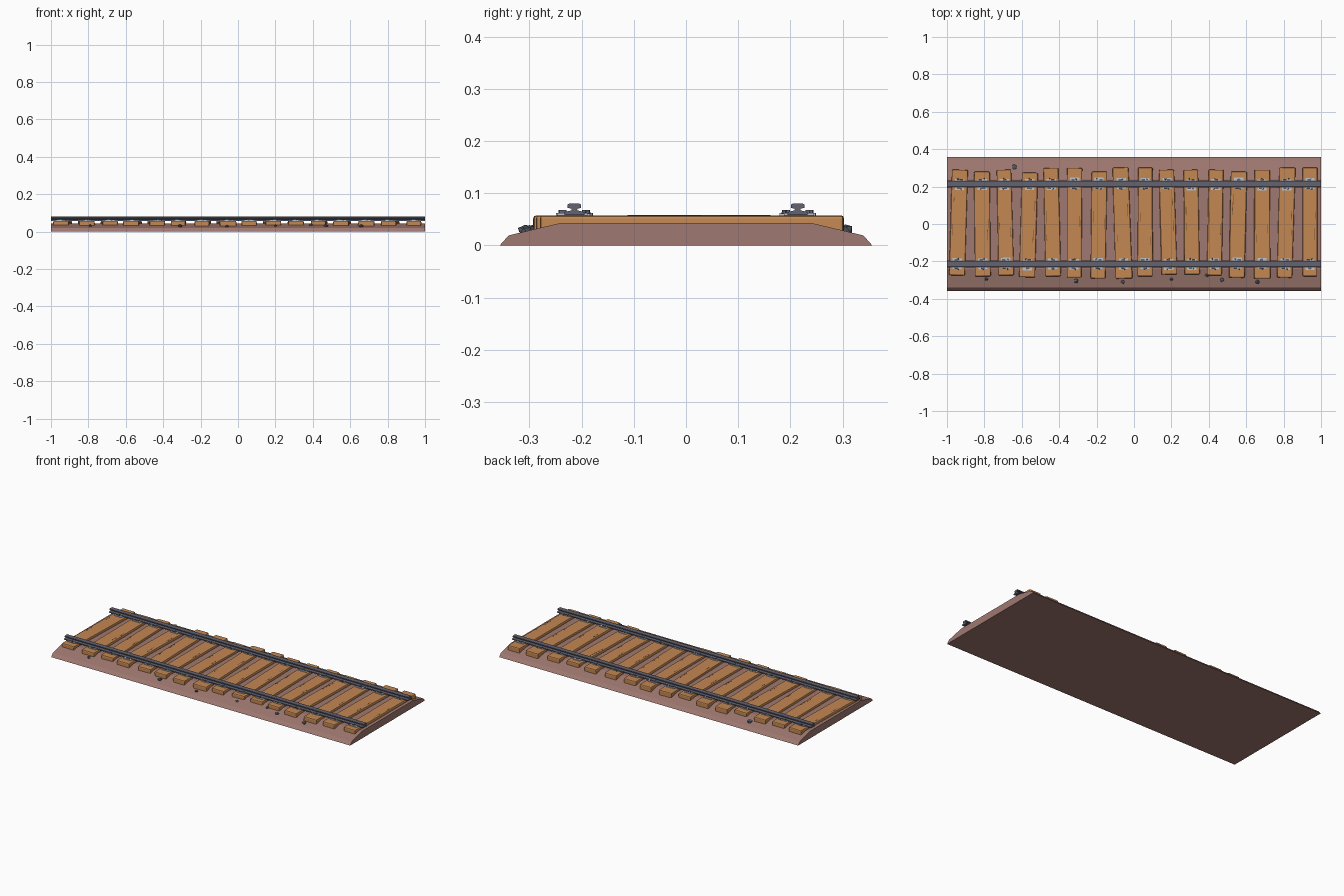
import bpy, bmesh, math, random
from mathutils import Matrix, Vector

if "Cube" in bpy.data.objects:
    bpy.data.objects.remove(bpy.data.objects["Cube"])

random.seed(4)


def material(name, rgb):
    m = bpy.data.materials.new(name)
    m.diffuse_color = (*rgb, 1)
    m.use_nodes = True
    m.node_tree.nodes["Principled BSDF"].inputs["Base Color"].default_value = m.diffuse_color
    return m


EARTH = material("reddish_earth", (0.35, 0.19, 0.165))
WOOD = material("orange_wood", (0.55, 0.245, 0.085))
GROOVE = material("dark_wood", (0.20, 0.085, 0.035))
IRON = material("dark_iron", (0.125, 0.125, 0.165))
STEEL = material("pale_steel", (0.50, 0.56, 0.62))
STONE = material("grey_stone", (0.10, 0.11, 0.14))


def finish(bm, name, mat):
    bmesh.ops.recalc_face_normals(bm, faces=bm.faces)
    me = bpy.data.meshes.new(name)
    bm.to_mesh(me)
    bm.free()
    me.materials.append(mat)
    ob = bpy.data.objects.new(name, me)
    bpy.context.collection.objects.link(ob)
    return ob


def extrude_x(name, half, mat, y=0.0):
    """Mirror a half profile of (y, z) points and run it along x."""
    pts = half + [(-a, b) for a, b in reversed(half)]
    bm = bmesh.new()
    face = bm.faces.new([bm.verts.new((-1, y + a, b)) for a, b in pts])
    ext = bmesh.ops.extrude_face_region(bm, geom=[face])["geom"]
    bmesh.ops.translate(bm, vec=(2, 0, 0),
                        verts=[v for v in ext if isinstance(v, bmesh.types.BMVert)])
    return finish(bm, name, mat)


def add_box(bm, centre, size, turn=0.0):
    mat = (Matrix.Translation(centre) @ Matrix.Rotation(turn, 4, 'Z')
           @ Matrix.Diagonal((*size, 1)))
    return bmesh.ops.create_cube(bm, size=1, matrix=mat)["verts"]


# Ballast bed with sloped shoulders
extrude_x("ballast_bed", [(0.357, 0), (0.34, 0.019), (0.295, 0.03), (0.24, 0.043)], EARTH)

# Rails: foot, web and head
RAIL = [(0.019, 0.058), (0.019, 0.064), (0.006, 0.067), (0.005, 0.070),
        (0.013, 0.072), (0.013, 0.078), (0.010, 0.080)]
for side, y in (("front", -0.214), ("back", 0.214)):
    extrude_x(side + "_rail", RAIL, IRON, y)

# Sleepers: x at back end, x at front end, back y, front y
SLEEPERS = [
    (-.93, -.947, .29, -.275), (-.812, -.807, .28, -.28), (-.695, -.684, .29, -.275),
    (-.556, -.572, .275, -.285), (-.444, -.433, .30, -.28), (-.316, -.321, .30, -.287),
    (-.187, -.193, .28, -.292), (-.07, -.053, .302, -.292), (.059, .059, .302, -.28),
    (.176, .187, .29, -.27), (.305, .31, .29, -.27), (.438, .428, .29, -.275),
    (.561, .551, .28, -.287), (.684, .684, .29, -.292), (.818, .807, .302, -.287),
    (.941, .941, .302, -.28)]
clips, bolts, cracks = bmesh.new(), bmesh.new(), bmesh.new()
for i, (xb, xf, yb, yf) in enumerate(SLEEPERS):
    turn = math.atan2(xf - xb, yb - yf)
    mid = Vector(((xb + xf) / 2, (yb + yf) / 2, 0.038))
    bm = bmesh.new()
    verts = add_box(bm, mid, (random.uniform(0.078, 0.086), yb - yf, 0.039), turn)
    for v in verts:
        v.co.x += random.uniform(-0.004, 0.004)
    bmesh.ops.bevel(bm, geom=bm.edges[:], offset=0.006, segments=2,
                    profile=0.5, affect='EDGES')
    finish(bm, f"sleeper_{i + 1}", WOOD)

    # Short grain cracks on the top of the plank
    for k in range(2):
        across = random.choice((-1, 1)) * random.uniform(0.026, 0.032)
        along = random.uniform(-0.14, 0.14)
        spot = mid + Matrix.Rotation(turn, 3, 'Z') @ Vector((across, along, 0.0195))
        add_box(cracks, spot, (0.003, random.uniform(0.03, 0.07), 0.001), turn)

    # Tie plates with stepped clips and bolts on either side of each rail
    for y in (-0.214, 0.214):
        x = mid.x - math.tan(turn) * (y - mid.y)
        shift = random.uniform(-0.006, 0.006)
        add_box(clips, (x, y + shift, 0.0595), (0.05, 0.058, 0.005), turn)
        for s in (-1, 1):
            dx = random.uniform(-0.012, 0.012)
            add_box(bolts, (x + dx, y + s * 0.021, 0.0645), (0.018, 0.012, 0.006), turn)
            bmesh.ops.create_cone(
                bolts, cap_ends=True, segments=6, radius1=0.005, radius2=0.004, depth=0.008,
                matrix=Matrix.Translation((x - dx, y + s * 0.026, 0.064)))
finish(clips, "tie_plates", STEEL)
finish(bolts, "rail_clips", IRON)
finish(cracks, "grain_cracks", GROOVE)

# Loose stones on the shoulders
stones = bmesh.new()
for x, y, r in [(-.64, .305, .014), (-.31, -.305, .012), (-.06, -.31, .01), (.39, -.275, .01),
                (.47, -.30, .011), (.66, -.31, .012), (-.79, -.295, .009), (.2, -.295, .008)]:
    z = 0.03 - (abs(y) - 0.295) * 0.25
    new = bmesh.ops.create_icosphere(
        stones, subdivisions=1, radius=r,
        matrix=Matrix.Translation((x, y, z + r * 0.2)) @ Matrix.Diagonal((1.1, 1.1, 0.75, 1)))
    for v in new["verts"]:
        v.co += Vector([random.uniform(-0.15, 0.15) * r for _ in range(3)])
finish(stones, "loose_stones", STONE)
